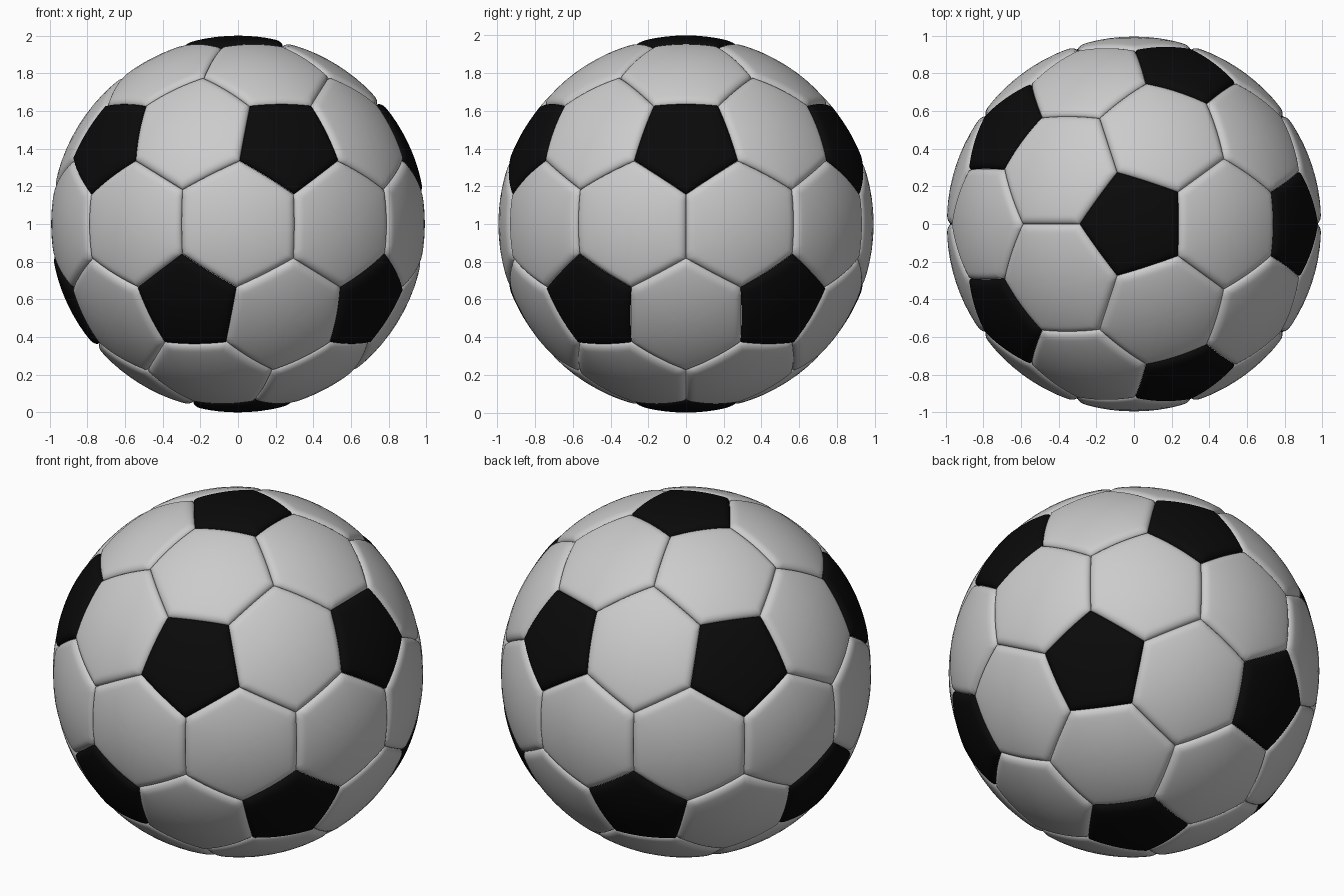
import bpy, bmesh, math
from mathutils import Vector

if "Cube" in bpy.data.objects:
    bpy.data.objects.remove(bpy.data.objects["Cube"])

SIDE = 10                     # segments along each panel side
SEAM_W, SEAM_D = 0.045, 0.026  # width and depth of the rounded panel rim
RINGS = [0.2, 0.4, 0.6, 0.75, 0.84, 0.88, 0.91, 0.94, 0.965, 0.985, 0.995, 1.0]


def corners_of(v):
    """Corner directions of the panel around one geodesic vertex, counter-clockwise."""
    n = v.co.normalized()
    u = n.orthogonal().normalized()
    w = n.cross(u)
    pts = []
    for f in v.link_faces:
        c = sum((q.co.normalized() for q in f.verts), Vector())
        for q in f.verts:
            if len(q.link_edges) == 5:      # pull seams slightly toward pentagons
                c += q.co.normalized() * 0.04
        pts.append(c.normalized())
    return sorted(pts, key=lambda p: math.atan2(p.dot(w), p.dot(u)))


def add_panel(bm, corners, radius):
    """One domed panel with a rounded rim sinking into the seam."""
    k = len(corners)
    mid = sum(corners, Vector()).normalized()
    rim = [corners[i].lerp(corners[(i + 1) % k], j / SIDE).normalized()
           for i in range(k) for j in range(SIDE)]
    apothem = mid.angle((corners[0] + corners[1]).normalized())
    centre = bm.verts.new(mid * radius + Vector((0, 0, 1)))
    prev = None
    for s in RINGS:
        t = max(0.0, 1 - (1 - s) * apothem / SEAM_W)
        r = radius - 0.004 * s ** 4 - SEAM_D * (1 - math.sqrt(max(0.0, 1 - t * t)))
        ring = [bm.verts.new(mid.lerp(d, s).normalized() * r + Vector((0, 0, 1)))
                for d in rim]
        for i in range(len(ring)):
            j = (i + 1) % len(ring)
            if prev is None:
                bm.faces.new((centre, ring[i], ring[j]))
            else:
                bm.faces.new((prev[i], ring[i], ring[j], prev[j]))
        prev = ring


def finish(bm, name, material=None):
    for f in bm.faces:
        f.smooth = True
    me = bpy.data.meshes.new(name)
    bm.to_mesh(me)
    bm.free()
    if material:
        me.materials.append(material)
    ob = bpy.data.objects.new(name, me)
    bpy.context.collection.objects.link(ob)


# Panel layout: every vertex of a once-divided icosahedron becomes a panel
layout = bmesh.new()
bmesh.ops.create_icosphere(layout, subdivisions=2, radius=1)
hexes, pents = bmesh.new(), bmesh.new()
for v in layout.verts:
    if len(v.link_edges) == 5:
        add_panel(pents, corners_of(v), 1.0)
    else:
        add_panel(hexes, corners_of(v), 0.995)
layout.free()

# Black pentagons and plain hexagons
black = bpy.data.materials.new("black")
black.diffuse_color = (0.003, 0.003, 0.003, 1)
black.use_nodes = True
black.node_tree.nodes["Principled BSDF"].inputs["Base Color"].default_value = black.diffuse_color
finish(pents, "pentagon_panels", black)
finish(hexes, "hexagon_panels")
